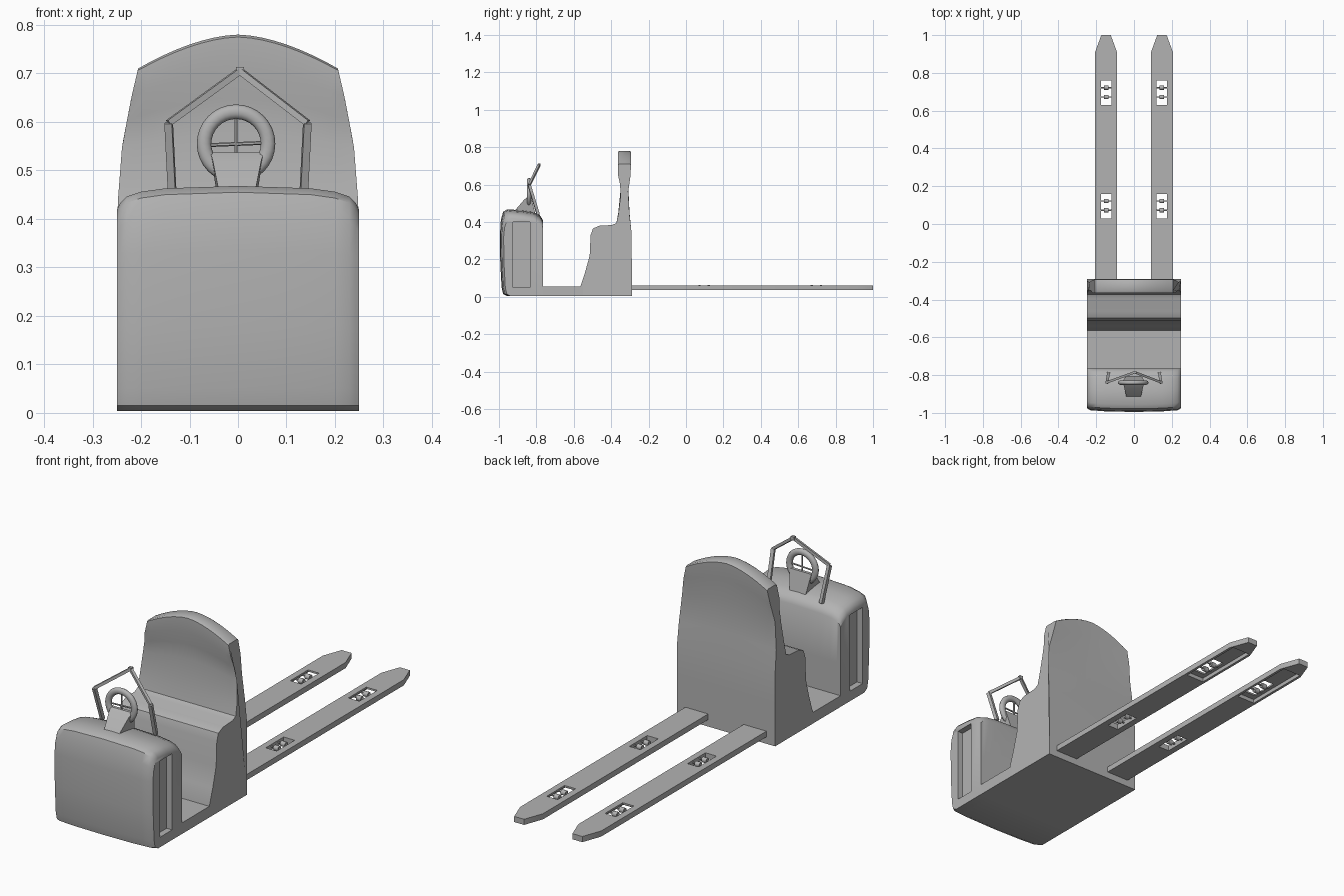
import bpy, bmesh, math
from mathutils import Vector

if "Cube" in bpy.data.objects:
    bpy.data.objects.remove(bpy.data.objects["Cube"])

grey = bpy.data.materials.new("plain grey")
grey.diffuse_color = (0.45, 0.45, 0.45, 1)
grey.use_nodes = True
grey.node_tree.nodes["Principled BSDF"].inputs["Base Color"].default_value = grey.diffuse_color


def finish(name, bm, angle=40):
    bmesh.ops.recalc_face_normals(bm, faces=bm.faces)
    me = bpy.data.meshes.new(name)
    bm.to_mesh(me)
    bm.free()
    ob = bpy.data.objects.new(name, me)
    bpy.context.collection.objects.link(ob)
    me.materials.append(grey)
    smooth(ob, angle)
    return ob


def activate(ob):
    bpy.ops.object.select_all(action='DESELECT')
    ob.select_set(True)
    bpy.context.view_layer.objects.active = ob


def smooth(ob, angle=40):
    activate(ob)
    bpy.ops.object.shade_smooth_by_angle(angle=math.radians(angle))


def loft(name, rings, angle=40):
    bm = bmesh.new()
    vs = [[bm.verts.new(p) for p in r] for r in rings]
    n = len(vs[0])
    for a, b in zip(vs, vs[1:]):
        for i in range(n):
            j = (i + 1) % n
            bm.faces.new((a[i], a[j], b[j], b[i]))
    bm.faces.new(vs[0])
    bm.faces.new(vs[-1])
    return finish(name, bm, angle)


def box(name, x0, x1, y0, y1, z0, z1):
    ring = lambda x: [(x, y0, z0), (x, y1, z0), (x, y1, z1), (x, y0, z1)]
    return loft(name, [ring(x0), ring(x1)])


def rod(name, a, b, r, n=8):
    a, b = Vector(a), Vector(b)
    q = (b - a).to_track_quat('Z', 'Y')
    ring = [q @ Vector((r * math.cos(t), r * math.sin(t), 0))
            for t in (2 * math.pi * (i + 0.5) / n for i in range(n))]
    return loft(name, [[a + p for p in ring], [b + p for p in ring]], 50)


def cut(ob, cutter):
    m = ob.modifiers.new("cut", 'BOOLEAN')
    m.operation, m.solver, m.object = 'DIFFERENCE', 'EXACT', cutter
    activate(ob)
    bpy.ops.object.modifier_apply(modifier=m.name)
    bpy.data.objects.remove(cutter)


def lerp(x, table):
    for (a, va), (b, vb) in zip(table, table[1:]):
        if x <= b:
            t = max(0, (x - a) / (b - a))
            return va + (vb - va) * t
    return table[-1][1]


# Front console: side profile with rounded shoulders
profile = [(-.955, .004), (-.978, .015), (-.986, .05), (-.993, .18), (-.995, .33),
           (-.99, .41), (-.978, .455), (-.955, .468), (-.88, .463), (-.82, .455),
           (-.782, .438), (-.765, .41), (-.765, .2), (-.765, .004)]
xs = [0, .08, .15, .2, .23, .243, .25]
xs = [-x for x in xs[:0:-1]] + xs
rings = []
for x in xs:
    drop = lerp(abs(x), [(0, 0), (.15, .005), (.2, .012), (.23, .022), (.243, .035), (.25, .05)])
    inset = lerp(abs(x), [(0, 0), (.15, .003), (.23, .009), (.25, .02)])
    rings.append([(x, y + inset * min(1, max(0, (-.765 - y) / .2)),
                   z - drop * min(1, max(0, (z - .3) / .14))) for y, z in profile])
console = loft("front_console", rings)
for s in (-1, 1):
    x0, x1 = sorted((s * .222, s * .3))
    cut(console, box("side_recess_cutter", x0, x1, -.925, -.835, .05, .40))
smooth(console)

# Standing platform
box("floor_platform", -.25, .25, -.766, -.55, .004, .055)

# Seat and tall arched backrest in one shell
profile = [(-.565, .004), (-.565, .055), (-.54, .13), (-.515, .22), (-.51, .33),
           (-.498, .365), (-.465, .38), (-.395, .384), (-.372, .395), (-.362, .45),
           (-.349, .58), (-.353, .65), (-.364, .71), (-.364, .775), (-.355, .78),
           (-.302, .78), (-.294, .775), (-.297, .7), (-.309, .6), (-.302, .45),
           (-.292, .35), (-.29, .2), (-.29, .004)]
width = [(0, .25), (.42, .249), (.55, .239), (.65, .22), (.71, .206), (.8, .206)]
rings = []
for i in range(17):
    u = i / 8 - 1
    top = .78 - .07 * abs(u) ** 1.7
    ring = []
    for y, z in profile:
        zz = z if z < .4 else .4 + (z - .4) * (top - .4) / .38
        ring.append((u * lerp(zz, width), y, zz))
    rings.append(ring)
loft("seat_backrest", rings)

# Forks with roller windows and an open pocket under the tips
for s in (-1, 1):
    c = s * .148
    outline = [(-.058, -.3), (.058, -.3), (.058, .91), (.025, 1), (-.025, 1), (-.058, .91)]
    fork = loft("fork", [[(c + x, y, z) for x, y in outline] for z in (.036, .062)])
    cut(fork, box("pocket_cutter", c - .046, c + .046, .6, .92, 0, .054))
    for y in (.03, .63):
        cut(fork, box("window_cutter", c - .028, c + .028, y, y + .13, 0, .1))
        for d in (.042, .092):
            rod("fork_axle", (c - .03, y + d, .052), (c + .03, y + d, .052), .004, 6)
            rod("fork_roller", (c - .012, y + d, .052), (c + .012, y + d, .052), .012, 10)
    smooth(fork, 30)

# Steering column
column = [(-.925, .45, .036), (-.865, .52, .05), (-.842, .537, .055),
          (-.828, .537, .055), (-.805, .44, .04)]
loft("steering_column", [[(u * w - .002, y, z) for y, z, w in column]
                         for u in (-1, -.85, .85, 1)], 30)

# Steering wheel: upright ring with spokes
bpy.ops.mesh.primitive_torus_add(major_segments=32, minor_segments=10, major_radius=.066,
                                 minor_radius=.015, location=(-.004, -.84, .555),
                                 rotation=(math.pi / 2, 0, 0))
wheel = bpy.context.object
wheel.name = "steering_wheel"
wheel.scale.z = .8
wheel.data.materials.append(grey)
smooth(wheel, 60)
rod("wheel_spoke_across", (-.065, -.838, .552), (.058, -.838, .557), .004, 6)
rod("wheel_spoke_upright", (-.004, -.838, .53), (-.004, -.838, .615), .004, 6)

# Guard frame: two bent bars meeting at a peak
peak = (.004, -.785, .705)
for s in (-1, 1):
    foot, bend = (s * .135, -.79, .44), (s * .143, -.838, .598)
    rod("guard_post", foot, bend, .011, 4)
    rod("guard_rafter", bend, peak, .009, 4)
box("guard_peak", -.004, .012, -.792, -.777, .697, .713)
